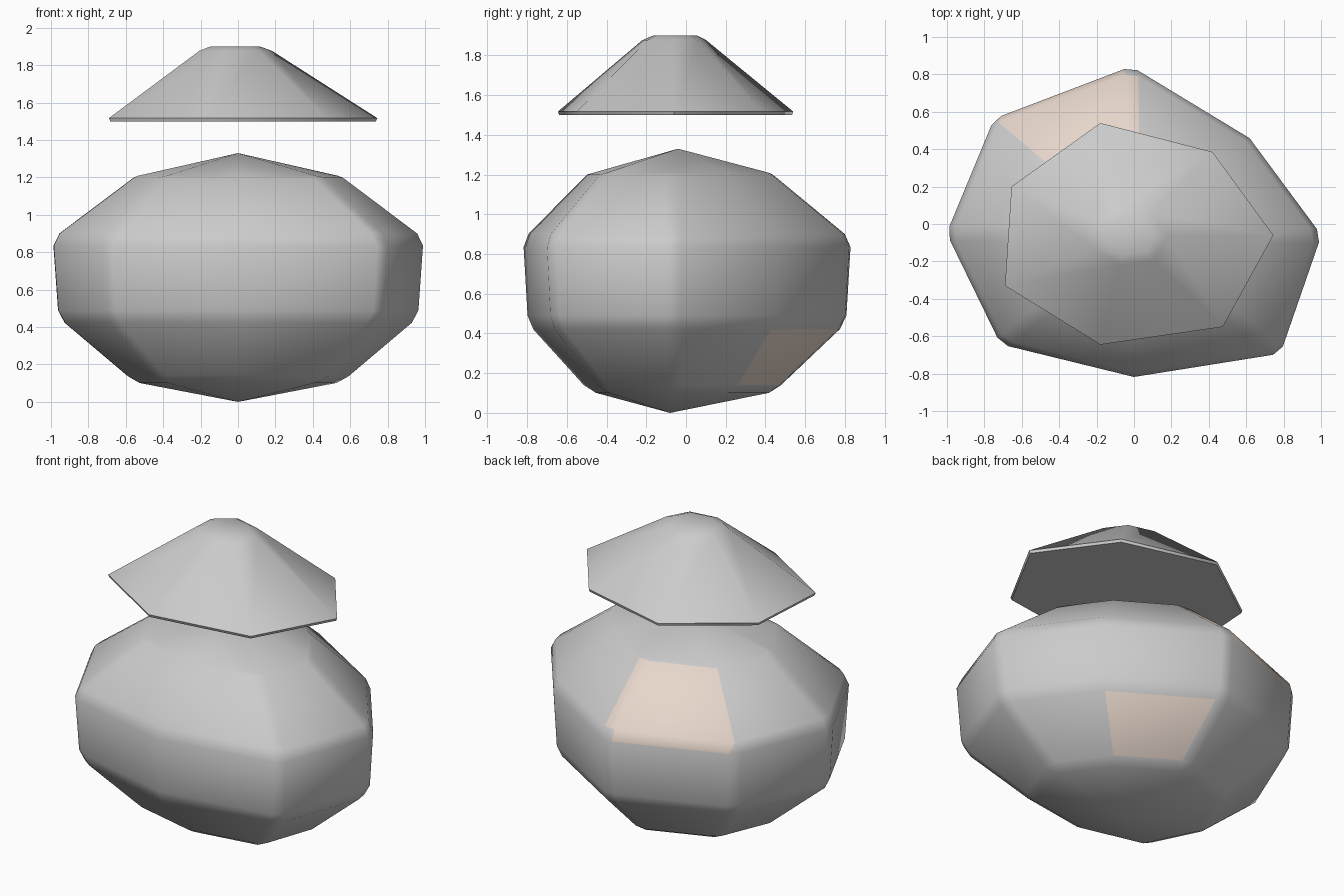
import bpy, bmesh, math

if "Cube" in bpy.data.objects:
    bpy.data.objects.remove(bpy.data.objects["Cube"])


def loft(name, outline, rings, bottom=None, top=None):
    """Stack scaled copies of an outline; ends are a pole point or a flat cap.
    Each ring is (z, scale, x offset, y offset)."""
    bm = bmesh.new()
    n = len(outline)
    loops = [[bm.verts.new((x * s + ox, y * s + oy, z)) for x, y in outline]
             for z, s, ox, oy in rings]
    for a, b in zip(loops, loops[1:]):
        for i in range(n):
            j = (i + 1) % n
            bm.faces.new((a[i], a[j], b[j], b[i]))
    for loop, pole in ((loops[0], bottom), (loops[-1], top)):
        if pole:
            p = bm.verts.new(pole)
            for i in range(n):
                bm.faces.new((loop[i], loop[(i + 1) % n], p))
        else:
            bm.faces.new(loop)
    bmesh.ops.recalc_face_normals(bm, faces=bm.faces)
    mesh = bpy.data.meshes.new(name)
    bm.to_mesh(mesh)
    bm.free()
    obj = bpy.data.objects.new(name, mesh)
    bpy.context.collection.objects.link(obj)
    return obj


def smooth(obj, degrees):
    bpy.ops.object.select_all(action='DESELECT')
    obj.select_set(True)
    bpy.context.view_layer.objects.active = obj
    bpy.ops.object.shade_smooth_by_angle(angle=math.radians(degrees))


def material(name, color):
    m = bpy.data.materials.new(name)
    m.diffuse_color = color
    m.use_nodes = True
    m.node_tree.nodes["Principled BSDF"].inputs["Base Color"].default_value = m.diffuse_color
    return m


# Lower boulder: irregular eight-sided sphere with softened edges
boulder = loft(
    "lower_boulder",
    [(1.005, -0.06), (0.62, 0.46), (-0.015, 0.845), (-0.75, 0.565),
     (-1.005, -0.05), (-0.715, -0.645), (0.0, -0.82), (0.785, -0.695)],
    [(0.11, 0.57, 0, -0.02), (0.45, 0.97, 0, 0),
     (0.875, 1.0, 0, 0), (1.2, 0.57, 0, -0.03)],
    bottom=(0, -0.08, 0), top=(0, -0.04, 1.33))

# Faint rusty stains on two rear facets
boulder.data.materials.append(material("stone", (0.8, 0.8, 0.8, 1)))
boulder.data.materials.append(material("stained_stone", (0.8, 0.68, 0.6, 1)))
for index in (1, 18):  # lower back right, upper back left
    boulder.data.polygons[index].material_index = 1

smooth(boulder, 75)
bevel = boulder.modifiers.new("soft_edges", 'BEVEL')
bevel.width = 0.04
bevel.segments = 1
bevel.limit_method = 'ANGLE'
bevel.angle_limit = math.radians(30)

# Upper stone: seven-sided flattened cone with a thin rim
cap = loft(
    "upper_stone",
    [(0.745, -0.06), (0.42, 0.385), (-0.18, 0.54), (-0.655, 0.2),
     (-0.69, -0.33), (-0.18, -0.645), (0.475, -0.55)],
    [(1.5, 0.99, 0, 0), (1.517, 1.0, 0, 0),
     (1.877, 0.27, -0.02, -0.045), (1.9, 0.185, -0.02, -0.045)])
smooth(cap, 50)
